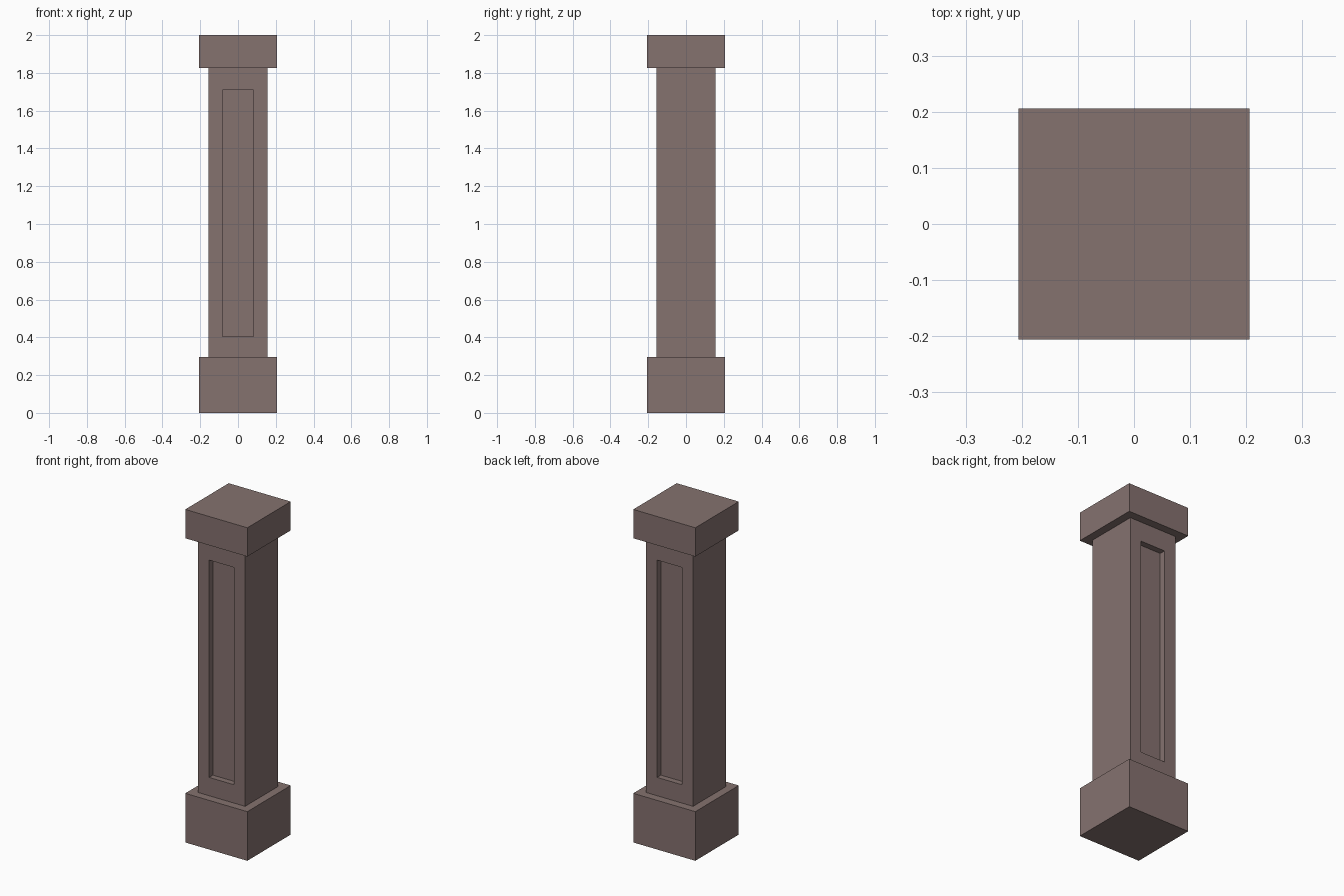
import bpy, bmesh
from mathutils import Matrix, Vector

if "Cube" in bpy.data.objects:
    bpy.data.objects.remove(bpy.data.objects["Cube"])

stone = bpy.data.materials.new("brown_grey_stone")
stone.diffuse_color = (0.235, 0.168, 0.159, 1)
stone.use_nodes = True
stone.node_tree.nodes["Principled BSDF"].inputs["Base Color"].default_value = stone.diffuse_color

BASE_TOP, CAP_BOTTOM, HEIGHT = 0.295, 1.827, 2.0
BLOCK_HALF, SHAFT_HALF = 0.206, 0.157
PANEL_HALF, PANEL_BOTTOM, PANEL_TOP, PANEL_DEPTH = 0.082, 0.405, 1.71, 0.036


def box_mesh(half, z0, z1):
    bm = bmesh.new()
    mat = Matrix.Translation((0, 0, (z0 + z1) / 2)) @ Matrix.Diagonal((2 * half, 2 * half, z1 - z0, 1))
    bmesh.ops.create_cube(bm, size=1, matrix=mat)
    return bm


def finish(bm, name):
    bm.normal_update()
    mesh = bpy.data.meshes.new(name)
    bm.to_mesh(mesh)
    bm.free()
    mesh.materials.append(stone)
    obj = bpy.data.objects.new(name, mesh)
    bpy.context.collection.objects.link(obj)
    return obj


# Plinth and cap blocks
finish(box_mesh(BLOCK_HALF, 0, BASE_TOP), "base_block")
finish(box_mesh(BLOCK_HALF, CAP_BOTTOM, HEIGHT), "cap_block")

# Shaft with a sunken panel on the front and back
bm = box_mesh(SHAFT_HALF, BASE_TOP, CAP_BOTTOM)
bm.normal_update()
mid = (BASE_TOP + CAP_BOTTOM) / 2
for panel in [f for f in bm.faces if abs(f.normal.y) > 0.9]:
    normal = panel.normal.copy()
    # First inset outlines the panel, second forms its recess walls
    bmesh.ops.inset_individual(bm, faces=[panel], thickness=0.05)
    for v in panel.verts:
        v.co.x = PANEL_HALF if v.co.x > 0 else -PANEL_HALF
        v.co.z = PANEL_TOP if v.co.z > mid else PANEL_BOTTOM
    bmesh.ops.inset_individual(bm, faces=[panel], thickness=0)
    for v in panel.verts:
        v.co -= normal * PANEL_DEPTH
finish(bm, "shaft")
